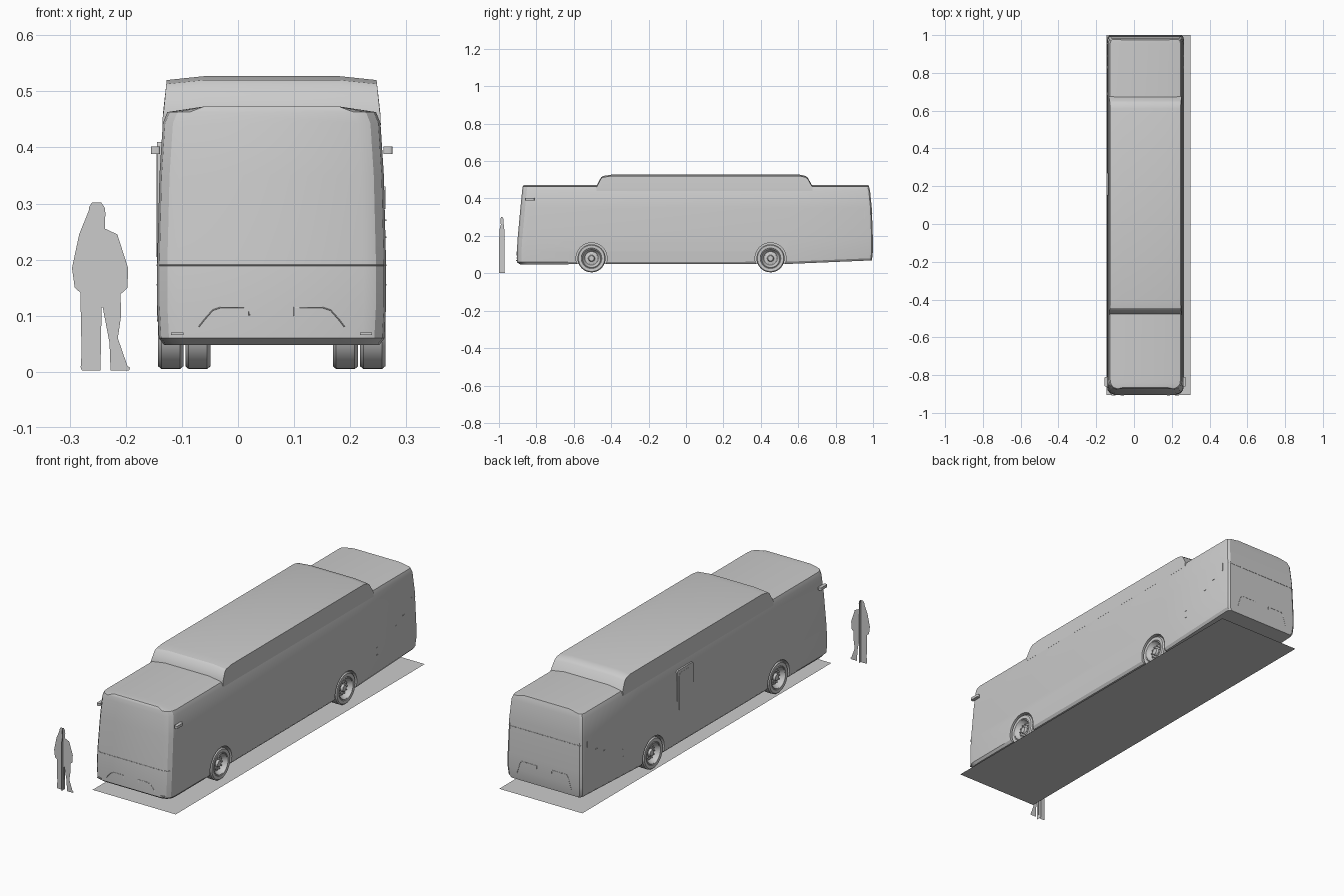
import bpy, bmesh, math
from mathutils import Matrix, Vector

cube = bpy.data.objects.get("Cube")
if cube:
    bpy.data.objects.remove(cube, do_unlink=True)

CX = 0.06           # bus centre line
HUB_Z = 0.08
FRONT_AXLE, REAR_AXLE = -0.505, 0.452

grey = bpy.data.materials.new("plain_grey")
grey.use_nodes = True
tone = (0.6, 0.6, 0.6, 1)
grey.diffuse_color = tone
grey.node_tree.nodes["Principled BSDF"].inputs["Base Color"].default_value = tone


def finish(name, bm, smooth=True):
    bmesh.ops.recalc_face_normals(bm, faces=bm.faces[:])
    mesh = bpy.data.meshes.new(name)
    bm.to_mesh(mesh)
    bm.free()
    ob = bpy.data.objects.new(name, mesh)
    bpy.context.collection.objects.link(ob)
    mesh.materials.append(grey)
    if smooth:
        shade(ob)
    return ob


def shade(ob):
    bpy.ops.object.select_all(action='DESELECT')
    ob.select_set(True)
    bpy.context.view_layer.objects.active = ob
    bpy.ops.object.shade_smooth_by_angle(angle=math.radians(28))


def interp(table, v):
    if v <= table[0][0]:
        return table[0][1]
    for (a, p), (b, q) in zip(table, table[1:]):
        if v <= b:
            return p + (q - p) * (v - a) / (b - a)
    return table[-1][1]


def loft(name, rings, smooth=True):
    """Skin half sections (x, y, z), mirrored about the centre line."""
    bm = bmesh.new()
    loops = []
    for half in rings:
        pts = half + [(-x, y, z) for x, y, z in reversed(half)]
        loops.append([bm.verts.new((CX + x, y, z)) for x, y, z in pts])
    n = len(loops[0])
    for a, b in zip(loops, loops[1:]):
        for i in range(n):
            j = (i + 1) % n
            bm.faces.new((a[i], a[j], b[j], b[i]))
    for cap in (loops[0], loops[-1]):
        for i in range(n // 2 - 1):
            bm.faces.new((cap[i], cap[i + 1], cap[n - 2 - i], cap[n - 1 - i]))
    return finish(name, bm, smooth)


def box(name, centre, size, bevel=0.0):
    bm = bmesh.new()
    bmesh.ops.create_cube(bm, size=1)
    bmesh.ops.scale(bm, vec=size, verts=bm.verts)
    bmesh.ops.translate(bm, vec=centre, verts=bm.verts)
    if bevel:
        # round only the edges running through the plate
        thin = min(range(3), key=lambda k: size[k])
        edges = [e for e in bm.edges
                 if abs((e.verts[0].co - e.verts[1].co)[thin]) > size[thin] * 0.9]
        bmesh.ops.bevel(bm, geom=edges, offset=bevel, segments=4,
                        profile=0.5, affect='EDGES')
    return finish(name, bm)


def seam(name, points):
    cu = bpy.data.curves.new(name, 'CURVE')
    cu.dimensions = '3D'
    cu.bevel_depth = 0.001
    cu.bevel_resolution = 0
    sp = cu.splines.new('POLY')
    sp.points.add(len(points) - 1)
    for p, co in zip(sp.points, points):
        p.co = (*co, 1)
    cu.materials.append(grey)
    bpy.context.collection.objects.link(bpy.data.objects.new(name, cu))


# Main body: leaning nose and tail with rounded corners
NOSE = [(.05, -.888), (.062, -.908), (.19, -.9), (.43, -.878), (.464, -.873), (.473, -.866)]
TAIL = [(.07, .993), (.1, 1.0), (.3, .998), (.44, .985), (.473, .975)]
TOP = 0.473


def section(zb, inset, yfun):
    half = [(.192, zb), (.201, zb + .012), (.204, .12), (.204, .19), (.2, .35),
            (.194, TOP - .03), (.186, TOP - .01)]
    return [(x - inset, yfun(z), z) for x, z in half] + [(.12, yfun(TOP), TOP)]


NOSE_CORNER = [(0, .04), (.008, .018), (.025, .004), (.05, 0)]
TAIL_CORNER = [(.02, 0), (.007, .004), (0, .014)]
rings = [section(.048, w, lambda z, o=o: interp(NOSE, z) + o) for o, w in NOSE_CORNER]
rings += [section(.05, 0, lambda z: .55)]
rings += [section(.068, w, lambda z, o=o: interp(TAIL, z) - o) for o, w in TAIL_CORNER]
body = loft("bus_body", rings, smooth=False)

# Wheel wells cut out of the body
for side in (-1, 1):
    for axle in (FRONT_AXLE, REAR_AXLE):
        bm = bmesh.new()
        bmesh.ops.create_cone(bm, cap_ends=True, segments=48, radius1=.083,
                              radius2=.083, depth=.12,
                              matrix=Matrix.Rotation(math.pi / 2, 4, 'Y'))
        bmesh.ops.translate(bm, vec=(CX + side * .164, axle, HUB_Z), verts=bm.verts)
        cutter = finish("well_cutter", bm, smooth=False)
        cutter.hide_render = True
        mod = body.modifiers.new("well", 'BOOLEAN')
        mod.operation = 'DIFFERENCE'
        mod.solver = 'EXACT'
        mod.object = cutter
        bpy.context.view_layer.objects.active = body
        bpy.ops.object.modifier_apply(modifier=mod.name)
        bpy.data.objects.remove(cutter, do_unlink=True)
shade(body)

# Raised roof housing
HOUSING = [(-.478, .468), (-.455, .512), (-.445, .52), (-.4, .527),
           (.61, .527), (.64, .52), (.652, .51), (.675, .468)]
loft("roof_housing", [[(.1945, y, .44), (.194, y, .458),
                       (.187 + (.527 - zt) * .1, y, zt - .007), (.12, y, zt)]
                      for y, zt in HOUSING])

# Wheels: lathed tyre, rim and hub, with bolts
WHEEL = [(0, .008), (.014, .008), (.018, .018), (.036, .022), (.045, .01), (.049, .001),
         (.053, .004), (.055, .001), (.07, 0), (.075, .006), (.075, .039), (.07, .045), (0, .045)]


def wheel(name, side, outer, axle):
    bm = bmesh.new()
    vs = [bm.verts.new((-side * d, r, 0)) for r, d in WHEEL]
    es = [bm.edges.new(pair) for pair in zip(vs, vs[1:])]
    bmesh.ops.spin(bm, geom=vs + es, cent=(0, 0, 0), axis=(1, 0, 0),
                   angle=math.tau, steps=40, use_duplicate=False)
    bmesh.ops.remove_doubles(bm, verts=bm.verts, dist=1e-5)
    for k in range(10):
        a = math.tau * k / 10
        spot = Matrix.Translation((-side * .018, .028 * math.cos(a), .028 * math.sin(a)))
        bmesh.ops.create_cone(bm, cap_ends=True, segments=6, radius1=.003, radius2=.003,
                              depth=.01, matrix=spot @ Matrix.Rotation(math.pi / 2, 4, 'Y'))
    bmesh.ops.translate(bm, vec=(CX + side * outer, axle, HUB_Z), verts=bm.verts)
    finish(name, bm)


for side, tag in ((-1, "right"), (1, "left")):
    wheel("front_wheel_" + tag, side, .2025, FRONT_AXLE)
    wheel("rear_outer_wheel_" + tag, side, .2025, REAR_AXLE)
    wheel("rear_inner_wheel_" + tag, side, .154, REAR_AXLE)
    # Door mirrors and their short stalks
    box("mirror_" + tag, (CX + side * .207, -.835, .395), (.016, .05, .013), .004)
    # Small side vents near the tail
    for y, z in ((.69, .19), (.69, .155), (.83, .24), (.89, .27)):
        box("side_vent_" + tag, (CX + side * .201, y, z), (.008, .012, .003))
    box("tail_lamp_" + tag, (CX + side * .199, .955, .31), (.008, .004, .04))

# Service door with a window
box("side_door", (CX - .2005, .21, .25), (.008, .12, .32), .006)
box("door_window", (CX - .2015, .216, .3), (.008, .085, .19), .015)


# Panel seams on nose and tail
def nose(x, z):
    return (CX + x, interp(NOSE, z) + interp([(.164, 0), (.186, .008), (.2, .025)], abs(x)), z)


def tail(x, z):
    return (CX + x, interp(TAIL, z) + interp([(.186, 0), (.198, -.007)], abs(x)), z)


seam("windscreen_seam", [nose(x, .19) for x in (-.2, -.186, -.164, .164, .186, .2)])
seam("engine_hatch_seam", [tail(x, .32) for x in (-.198, -.186, .186, .198)])
for side in (-1, 1):
    seam("bumper_seam", [nose(side * x, z) for x, z in
                         ((.13, .08), (.12, .093), (.105, .11), (.09, .115), (.04, .115), (.04, .1))])
    seam("tail_bumper_seam", [tail(side * x, z) for x, z in
                              ((.145, .1), (.13, .15), (.12, .165), (.04, .165), (.04, .15))])
    box("fog_lamp", (CX + side * .168, -.904, .068), (.022, .008, .004))


# Flat sheets: ground plate and crossed standing figure
def sheet(name, points):
    bm = bmesh.new()
    bm.faces.new([bm.verts.new(p) for p in points])
    bmesh.ops.triangulate(bm, faces=bm.faces[:])
    finish(name, bm, smooth=False)


sheet("ground_plate", [(-.145, -.905, 0), (.3, -.905, 0), (.3, 1, 0), (-.145, 1, 0)])

FIGURE = [(.008, .302), (.014, .293), (.015, .28), (.01, .262), (.013, .255), (.034, .245),
          (.042, .215), (.05, .185), (.047, .15), (.034, .138), (.033, .1), (.025, .06),
          (.026, .015), (.044, .008), (.042, .002), (.009, .002), (.01, .05), (.001, .115)]
outline = FIGURE + [(-x, z) for x, z in reversed(FIGURE)]
sheet("figure_front", [(-.252 + .016 * (1 - z / .3) + x, -.984, z) for x, z in outline])

DEPTH = [(.003, .302), (.009, .29), (.006, .26), (.013, .235), (.015, .18),
         (.012, .12), (.007, .05), (.006, .015), (.015, .002)]
outline = DEPTH + [(-y, z) for y, z in reversed(DEPTH)]
sheet("figure_side", [(-.247, -.984 + y, z) for y, z in outline])
